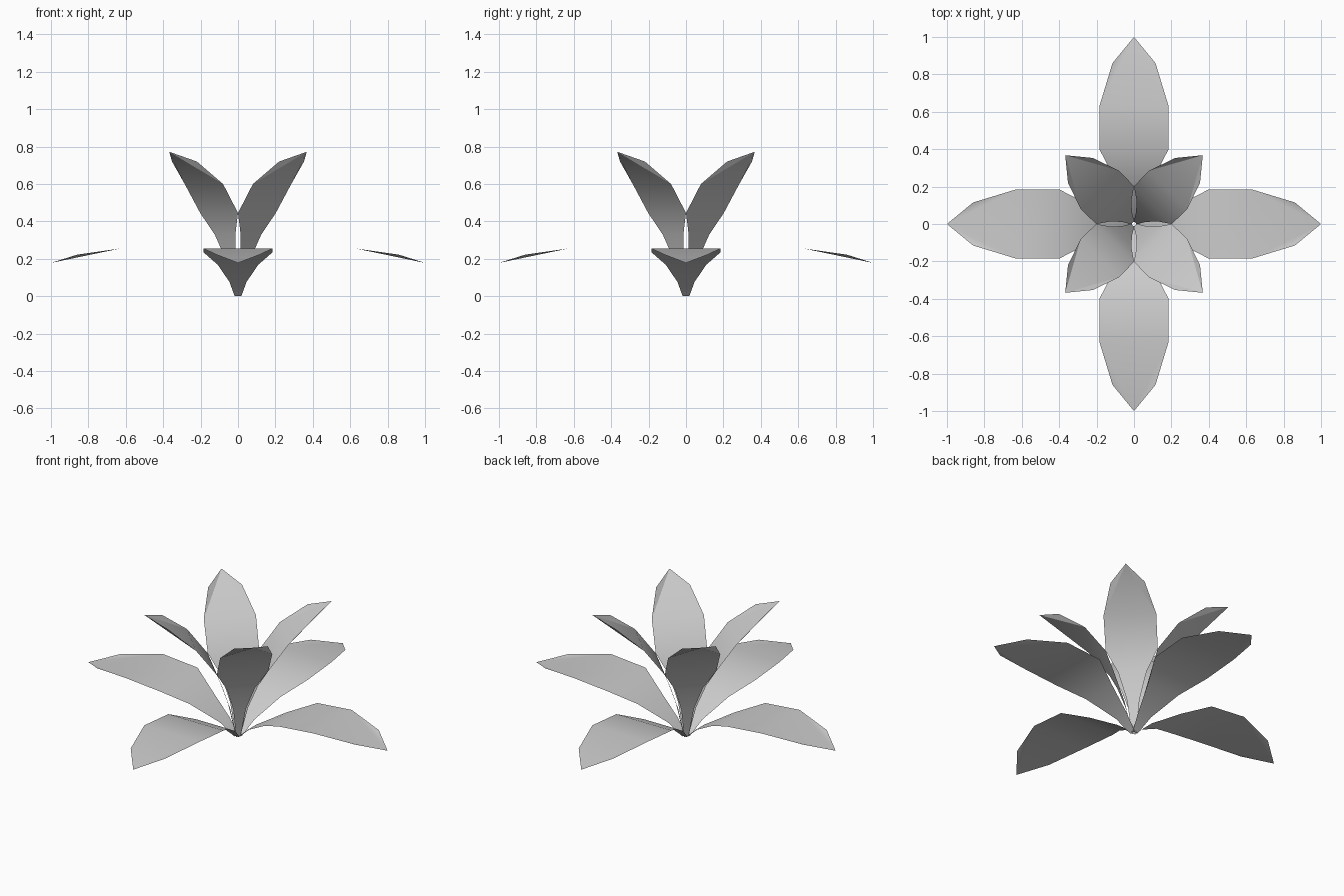
import bpy
from math import pi, sin, cos

cube = bpy.data.objects.get("Cube")
if cube:
    bpy.data.objects.remove(cube, do_unlink=True)

# One plain grey for the whole plant
grey = bpy.data.materials.new("leaf_grey")
grey.use_nodes = True
colour = (0.6, 0.6, 0.6, 1)
grey.diffuse_color = colour
grey.node_tree.nodes["Principled BSDF"].inputs["Base Color"].default_value = colour

# Each leaf row is (distance from axis, height, half width)
OUTER = [(0.01, 0, 0.018), (0.09, 0.075, 0.045), (0.25, 0.168, 0.108),
         (0.40, 0.235, 0.185), (0.63, 0.255, 0.185), (0.86, 0.222, 0.115)]
OUTER_TIP = (1.0, 0.178)
INNER = [(0.01, 0, 0.012), (0.05, 0.185, 0.035), (0.098, 0.33, 0.078),
         (0.143, 0.445, 0.143), (0.258, 0.6, 0.145), (0.405, 0.72, 0.094)]
INNER_TIP = (0.52, 0.772)


def make_leaf(name, rows, tip, angle):
    """Single-sided strip of flat bands ending in a folded, pointed tip."""
    def place(r, side, z):
        return (r * cos(angle) - side * sin(angle),
                r * sin(angle) + side * cos(angle), z)

    verts = [place(r, s * w, z) for r, z, w in rows for s in (-1, 1)]
    verts.append(place(tip[0], 0, tip[1]))
    last = len(rows) - 2
    faces = [(2 * i, 2 * i + 2, 2 * i + 3, 2 * i + 1) for i in range(last)]
    # Tip: one long central triangle with a sliver on either side
    a, b, c, d, t = range(2 * last, 2 * last + 5)
    faces += [(a, t, b), (a, c, t), (b, t, d)]
    mesh = bpy.data.meshes.new(name)
    mesh.from_pydata(verts, [], faces)
    mesh.materials.append(grey)
    leaf = bpy.data.objects.new(name, mesh)
    bpy.context.collection.objects.link(leaf)
    bpy.ops.object.select_all(action="DESELECT")
    leaf.select_set(True)
    bpy.context.view_layer.objects.active = leaf
    bpy.ops.object.shade_smooth_by_angle(angle=pi / 6)


# Four spreading leaves on the axes, four upright ones on the diagonals
for k, side in enumerate(("left", "back", "right", "front")):
    make_leaf("outer_leaf_" + side, OUTER, OUTER_TIP, k * pi / 2)
for k, side in enumerate(("back_left", "back_right", "front_right", "front_left")):
    make_leaf("inner_leaf_" + side, INNER, INNER_TIP, (k + 0.5) * pi / 2)
